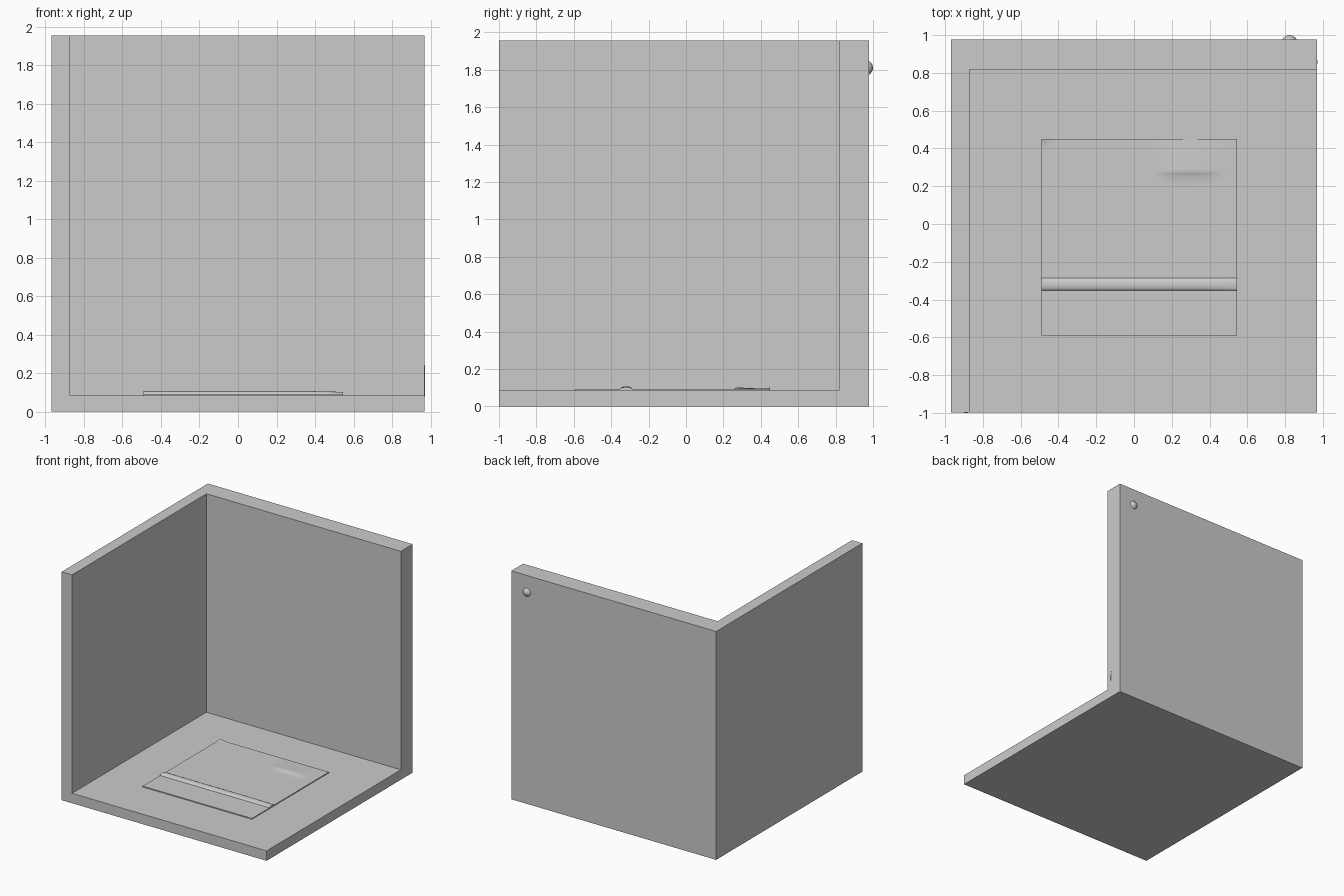
import bpy, bmesh, math
from mathutils import Matrix

if "Cube" in bpy.data.objects:
    bpy.data.objects.remove(bpy.data.objects["Cube"])

FLOOR = 0.085


def finish(name, bm, smooth=False):
    bmesh.ops.recalc_face_normals(bm, faces=bm.faces)
    mesh = bpy.data.meshes.new(name)
    bm.to_mesh(mesh)
    bm.free()
    ob = bpy.data.objects.new(name, mesh)
    bpy.context.collection.objects.link(ob)
    if smooth:
        for p in mesh.polygons:
            p.use_smooth = True
        mesh.set_sharp_from_angle(angle=math.radians(40))
    return ob


def box(name, lo, hi):
    bm = bmesh.new()
    bmesh.ops.create_cube(bm, size=1)
    for v in bm.verts:
        v.co = [a + (c + 0.5) * (b - a) for a, b, c in zip(lo, hi, v.co)]
    return finish(name, bm)


# Room: solid block with the open corner cut away
room = box("room_walls_and_floor", (-0.97, -0.999, 0), (0.97, 0.978, 1.955))
cutter = box("room_cutter", (-0.872, -1.5, FLOOR), (1.5, 0.818, 2.5))
mod = room.modifiers.new("open_corner", 'BOOLEAN')
mod.operation = 'DIFFERENCE'
mod.solver = 'EXACT'
mod.object = cutter
bpy.context.view_layer.objects.active = room
bpy.ops.object.modifier_apply(modifier=mod.name)
bpy.data.objects.remove(cutter)

# Skirting board: profile swept round the corner inside the walls
profile = [(0, 0.08), (0, 0.23), (0.004, 0.239), (0.010, 0.243), (0.016, 0.239),
           (0.019, 0.23), (0.019, 0.215), (0.012, 0.205), (0.010, 0.08)]
bm = bmesh.new()
rings = [[bm.verts.new((-0.88 - d, -1.0, z)) for d, z in profile],
         [bm.verts.new((-0.88 - d, 0.85 + d, z)) for d, z in profile],
         [bm.verts.new((0.971, 0.85 + d, z)) for d, z in profile]]
n = len(profile)
for a, b in zip(rings, rings[1:]):
    for i in range(n):
        j = (i + 1) % n
        bm.faces.new((a[i], a[j], b[j], b[i]))
bm.faces.new(rings[0])
bm.faces.new(rings[-1])
finish("skirting_board", bm)

# Knob: small faceted ball set in the back wall
bm = bmesh.new()
bmesh.ops.create_uvsphere(bm, u_segments=12, v_segments=8, radius=0.042,
                          matrix=Matrix.Translation((0.823, 0.958, 1.81)) @ Matrix.Rotation(math.pi / 2, 4, 'X'))
finish("wall_knob", bm, True)


# Rug: thin sheet with a long rounded fold, a short ruck and a raised corner
def rug_height(x, y):
    h = 0.008
    t = (y + 0.32) / 0.033
    if abs(t) < 1:
        taper = 1 - 0.3 * max(0, (x - 0.37) / 0.175)
        h += 0.014 * taper * math.sqrt(1 - t * t)
    u = (x - 0.29) / 0.19
    if abs(u) < 1 and y > 0.255:
        rise = min(1, (y - 0.255) / 0.02) * max(0, 1 - (y - 0.275) / 0.175)
        h += 0.008 * (1 - u * u) * rise
    h += 0.008 * max(0, 1 - (x + 0.49) / 0.06 - (0.45 - y) / 0.04)
    return FLOOR + h


xs = [-0.49 + 1.035 * i / 40 for i in range(41)]
ys = sorted([-0.59 + 0.235 * i / 6 for i in range(6)]
            + [-0.353 + 0.066 * i / 12 for i in range(13)]
            + [-0.2, -0.1, 0, 0.1, 0.2, 0.255, 0.265, 0.275, 0.29]
            + [0.29 + 0.16 * i / 8 for i in range(1, 9)])
bm = bmesh.new()
grid = [[bm.verts.new((x, y, rug_height(x, y))) for x in xs] for y in ys]
for r, s in zip(grid, grid[1:]):
    for i in range(len(xs) - 1):
        bm.faces.new((r[i], r[i + 1], s[i + 1], s[i]))
# Edge skirt gives the sheet its thickness down to the floor
edges = [e for e in bm.edges if e.is_boundary]
ret = bmesh.ops.extrude_edge_only(bm, edges=edges)
for v in ret["geom"]:
    if isinstance(v, bmesh.types.BMVert):
        v.co.z = FLOOR - 0.002
bmesh.ops.holes_fill(bm, edges=[e for e in bm.edges if e.is_boundary], sides=0)
finish("rug", bm, True)
